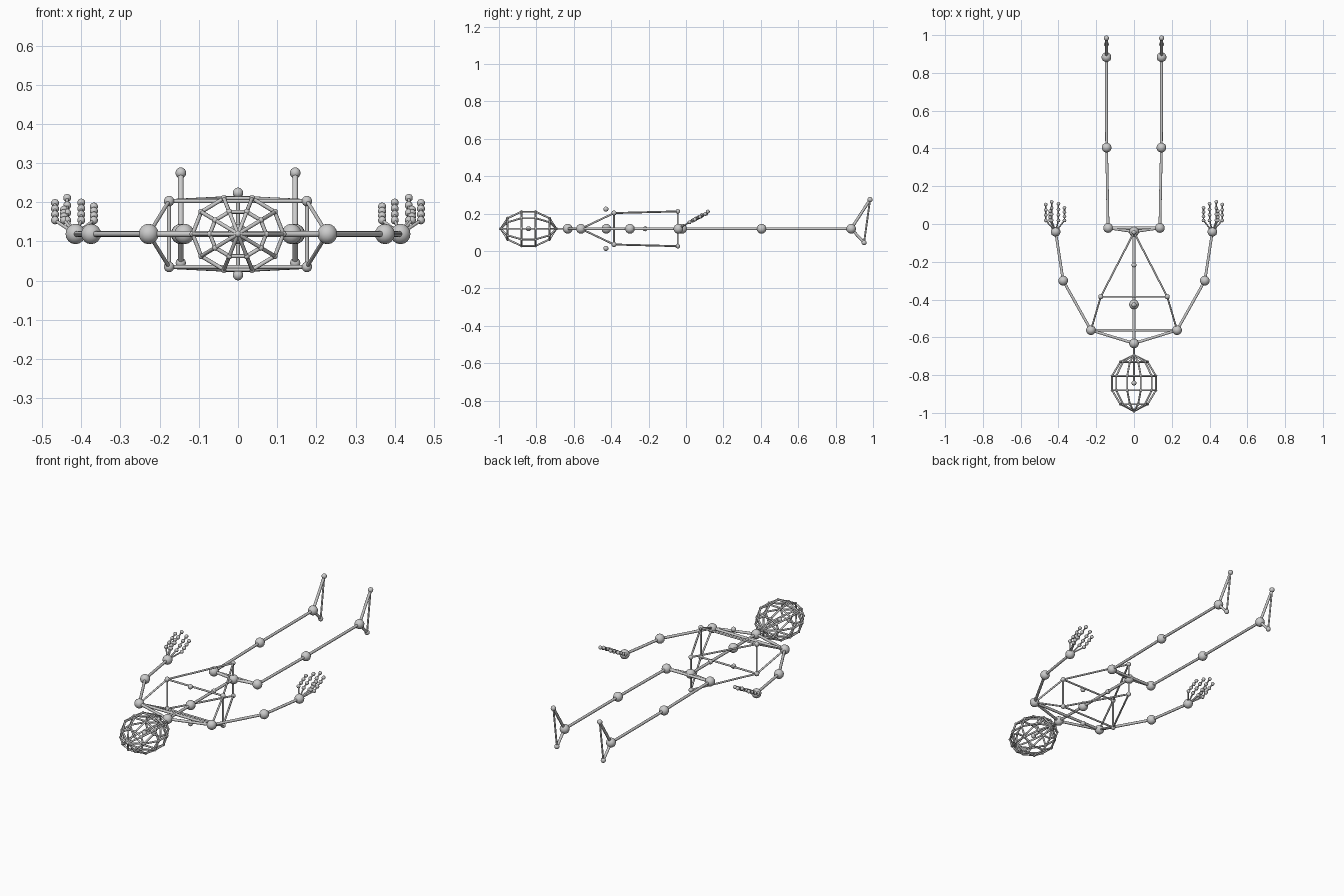
import bpy, bmesh, math
from mathutils import Vector, Matrix

if "Cube" in bpy.data.objects:
    bpy.data.objects.remove(bpy.data.objects["Cube"])

Z = 0.119          # height of the body's middle plane
BIG, SMALL, DOT = 0.026, 0.0135, 0.008
THICK, THIN = 0.0075, 0.005


def ball(bm, p, r, seg):
    bmesh.ops.create_uvsphere(bm, u_segments=seg, v_segments=seg // 2 + 1, radius=r,
                              matrix=Matrix.Translation(Vector(p)))


def rod(bm, a, b, r):
    a, b = Vector(a), Vector(b)
    d = b - a
    m = Matrix.Translation((a + b) / 2) @ d.to_track_quat('Z', 'Y').to_matrix().to_4x4()
    bmesh.ops.create_cone(bm, cap_ends=True, segments=10, radius1=r, radius2=r,
                          depth=d.length, matrix=m)


def frame(name, balls, rods):
    """One object from (point, radius) balls and (start, end, radius) rods."""
    bm = bmesh.new()
    for p, r in balls:
        ball(bm, p, r, 14 if r > DOT + 0.003 else 8)
    for a, b, r in rods:
        rod(bm, a, b, r)
    for f in bm.faces:
        f.smooth = len(f.verts) <= 4
    for e in bm.edges:      # keep rod ends sharp
        e.smooth = all(len(f.verts) <= 4 for f in e.link_faces)
    me = bpy.data.meshes.new(name)
    bm.to_mesh(me)
    bm.free()
    ob = bpy.data.objects.new(name, me)
    bpy.context.collection.objects.link(ob)
    return ob


neck, chest = (0, -0.632, Z), (0, -0.426, Z)
waist, pelvis = (0, -0.218, Z), (0, -0.041, Z)
head_c = Vector((0, -0.842, Z))

# Head: wire ellipsoid with its poles along y
N = 10
poles = [head_c + Vector((0, s * 0.149, 0)) for s in (-1, 1)]
rings = []
for y, r in ((-0.112, 0.62), (-0.038, 1), (0.038, 1), (0.112, 0.62)):
    rings.append([head_c + Vector((0.116 * r * math.cos(2 * math.pi * i / N), y,
                                   0.096 * r * math.sin(2 * math.pi * i / N)))
                  for i in range(N)])
balls = [(p, DOT) for p in poles] + [(p, DOT) for ring in rings for p in ring]
rods = []
for i in range(N):
    line = [poles[0]] + [ring[i] for ring in rings] + [poles[1]]
    rods += [(a, b, THIN) for a, b in zip(line, line[1:])]
    rods += [(ring[i], ring[(i + 1) % N], THIN) for ring in rings]
frame("head_cage", balls, rods)

# Spine with head pivot
frame("spine", [(head_c, SMALL), (neck, BIG), (chest, BIG), (waist, SMALL), (pelvis, BIG)],
      [(head_c, neck, THIN), (neck, pelvis, THICK)])

# Free markers before and behind the chest
frame("chest_markers", [((0, -0.428, Z + s * 0.105), SMALL) for s in (-1, 1)], [])

# Rib cage
balls, rods = [], []
belly = {s: (0, -0.044, Z + s * 0.093) for s in (-1, 1)}
for s in (-1, 1):
    balls.append((belly[s], 0.0125))
    rods.append(((-0.176, -0.385, Z + s * 0.084), (0.176, -0.385, Z + s * 0.084), THIN))
    for x in (-1, 1):
        rib = (x * 0.176, -0.385, Z + s * 0.084)
        balls.append((rib, 0.0135))
        rods += [((x * 0.228, -0.562, Z), rib, THIN), (rib, belly[s], THIN)]
for x in (-1, 1):
    rods.append(((x * 0.176, -0.385, Z - 0.084), (x * 0.176, -0.385, Z + 0.084), THIN))
rods.append((belly[-1], belly[1], THIN))
frame("rib_cage", balls, rods)

# Shoulder and hip bars
frame("shoulder_bar", [], [((-0.228, -0.562, Z), (0.228, -0.562, Z), THICK)])
frame("hip_bar", [], [((-0.137, -0.021, Z), (0.137, -0.021, Z), THICK)])

# Fingers: x position, tip y, tip z
FINGERS = [(0.467, 0.103, 0.198), (0.444, 0.068, 0.181), (0.436, 0.117, 0.211),
           (0.400, 0.107, 0.199), (0.368, 0.085, 0.189)]

for side, x in (("left", -1), ("right", 1)):
    # Arm
    shoulder, elbow, wrist = (x * 0.228, -0.562, Z), (x * 0.375, -0.300, Z), (x * 0.415, -0.041, Z)
    frame(side + "_arm", [(p, BIG) for p in (shoulder, elbow, wrist)],
          [(neck, shoulder, THICK), (shoulder, elbow, THICK), (elbow, wrist, THICK)])
    # Hand
    balls, rods = [], []
    for fx, ty, tz in FINGERS:
        tip = Vector((x * fx, ty, tz))
        base = Vector((x * fx, 0.019, 0.154))
        rods += [(wrist, base, 0.004), (base, tip, 0.004)]
        balls += [(base.lerp(tip, k / 3), 0.0105) for k in range(4)]
    frame(side + "_hand", balls, rods)
    # Leg and foot
    hip, knee, ankle = (x * 0.137, -0.021, Z), (x * 0.145, 0.404, Z), (x * 0.146, 0.883, Z)
    toe, heel = (x * 0.146, 0.984, 0.275), (x * 0.146, 0.952, 0.045)
    frame(side + "_leg", [(p, BIG) for p in (hip, knee, ankle)],
          [(pelvis, hip, THICK), (hip, knee, THICK), (knee, ankle, THICK)])
    frame(side + "_foot", [(toe, 0.014), (heel, 0.0135)],
          [(ankle, toe, THICK), (ankle, heel, THICK), (toe, heel, THIN)])
